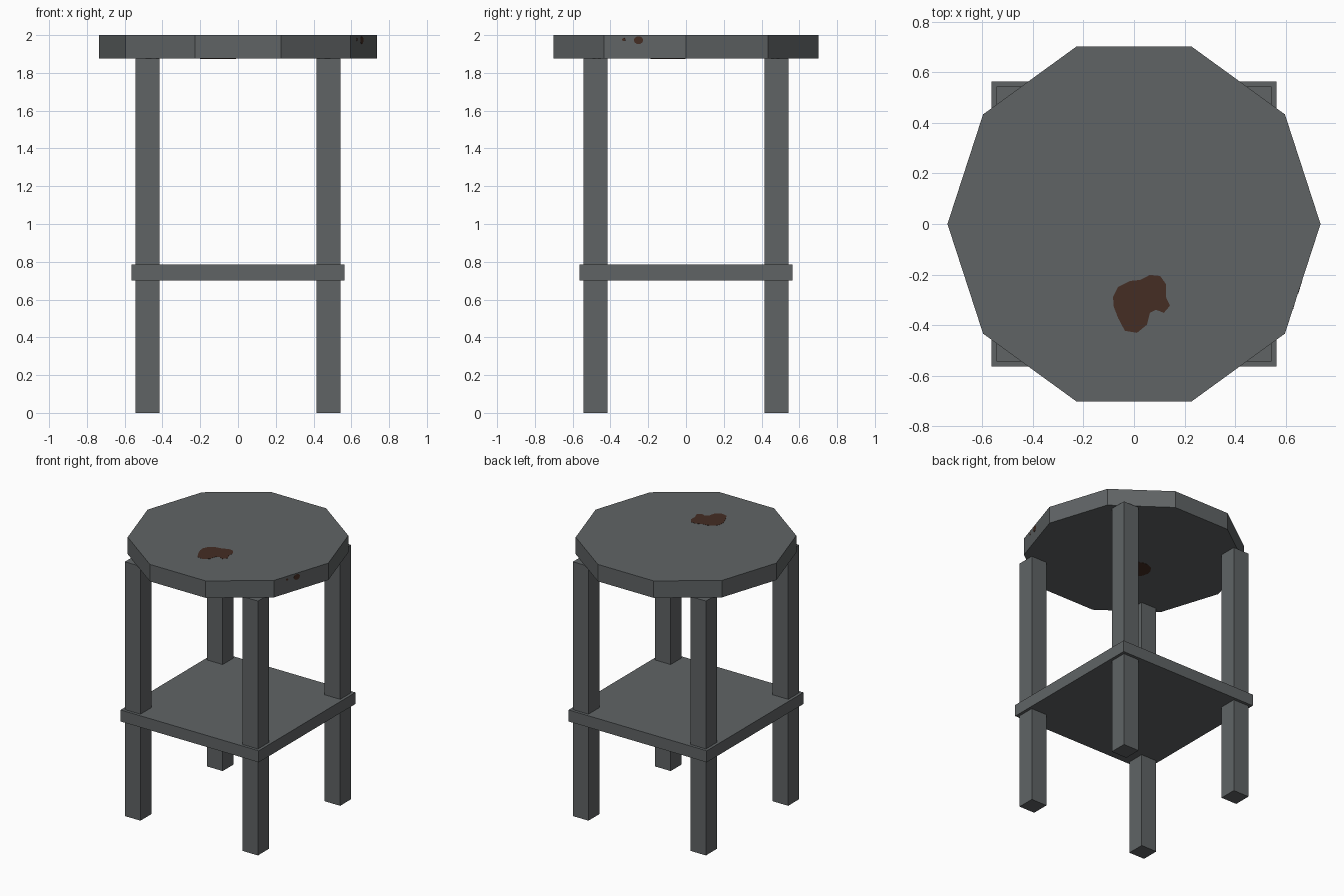
import bpy, bmesh, math
from mathutils import Vector

if "Cube" in bpy.data.objects:
    bpy.data.objects.remove(bpy.data.objects["Cube"])


def material(name, rgb):
    m = bpy.data.materials.new(name)
    m.diffuse_color = (*rgb, 1.0)
    m.use_nodes = True
    m.node_tree.nodes["Principled BSDF"].inputs["Base Color"].default_value = m.diffuse_color
    return m


GREY = material("dark grey", (0.117, 0.127, 0.131))
BROWN = material("rust brown", (0.058, 0.026, 0.017))


def finish(name, bm, mat):
    bmesh.ops.recalc_face_normals(bm, faces=bm.faces)
    me = bpy.data.meshes.new(name)
    bm.to_mesh(me)
    bm.free()
    me.materials.append(mat)
    ob = bpy.data.objects.new(name, me)
    bpy.context.collection.objects.link(ob)
    return ob


def prism(name, pts, origin, u, v, low, high, mat):
    """Extrude an outline drawn in the plane (u, v) along its normal."""
    o, u, v = Vector(origin), Vector(u), Vector(v)
    n = u.cross(v)
    bm = bmesh.new()
    face = bm.faces.new([bm.verts.new(o + u * a + v * b + n * low) for a, b in pts])
    ext = bmesh.ops.extrude_face_region(bm, geom=[face])
    verts = [g for g in ext["geom"] if isinstance(g, bmesh.types.BMVert)]
    bmesh.ops.translate(bm, verts=verts, vec=n * (high - low))
    return finish(name, bm, mat)


def square(cx, cy, h):
    return [(cx - h, cy - h), (cx + h, cy - h), (cx + h, cy + h), (cx - h, cy + h)]


X, Y, Z = (1, 0, 0), (0, 1, 0), (0, 0, 1)
R, TOP, UNDER = 0.737, 2.0, 1.875

# Ten-sided table top
decagon = [(R * math.cos(i * math.tau / 10), R * math.sin(i * math.tau / 10)) for i in range(10)]
prism("table_top", decagon, (0, 0, 0), X, Y, UNDER, TOP, GREY)

# Four square legs
for side, sx in (("left", -1), ("right", 1)):
    for end, sy in (("front", -1), ("back", 1)):
        prism(f"{end}_{side}_leg", square(sx * 0.479, sy * 0.479, 0.0635),
              (0, 0, 0), X, Y, 0, UNDER, GREY)

# Lower shelf
prism("shelf", square(0, 0, 0.5635), (0, 0, 0), X, Y, 0.70, 0.785, GREY)

# Stain on the table top
blot = [(-.083, -.288), (-.063, -.249), (-.016, -.225), (.024, -.221), (.063, -.201),
        (.103, -.205), (.126, -.237), (.126, -.288), (.142, -.323), (.118, -.351),
        (.087, -.339), (.063, -.351), (.051, -.398), (.012, -.43), (-.036, -.422),
        (-.063, -.371), (-.08, -.327)]
prism("top_stain", blot, (0, 0, TOP), X, Y, -0.002, 0.001, BROWN)


def oval(cx, cy, rx, ry, n=10):
    return [(cx + rx * math.cos(i * math.tau / n), cy + ry * math.sin(i * math.tau / n))
            for i in range(n)]


# Stain on the underside
prism("underside_stain", oval(-0.105, 0.095, 0.095, 0.095, 14), (0, 0, UNDER),
      X, (0, -1, 0), -0.002, 0.001, BROWN)

# Small stains on the rim, on the side just right of the front
a = math.radians(18)
along = (math.sin(a), math.cos(a), 0)
prism("rim_stain", oval(-0.264, 1.973, 0.026, 0.021), (R, 0, 0), along, Z, -0.002, 0.001, BROWN)
prism("rim_speck", oval(-0.346, 1.976, 0.010, 0.009, 6), (R, 0, 0), along, Z, -0.002, 0.001, BROWN)
